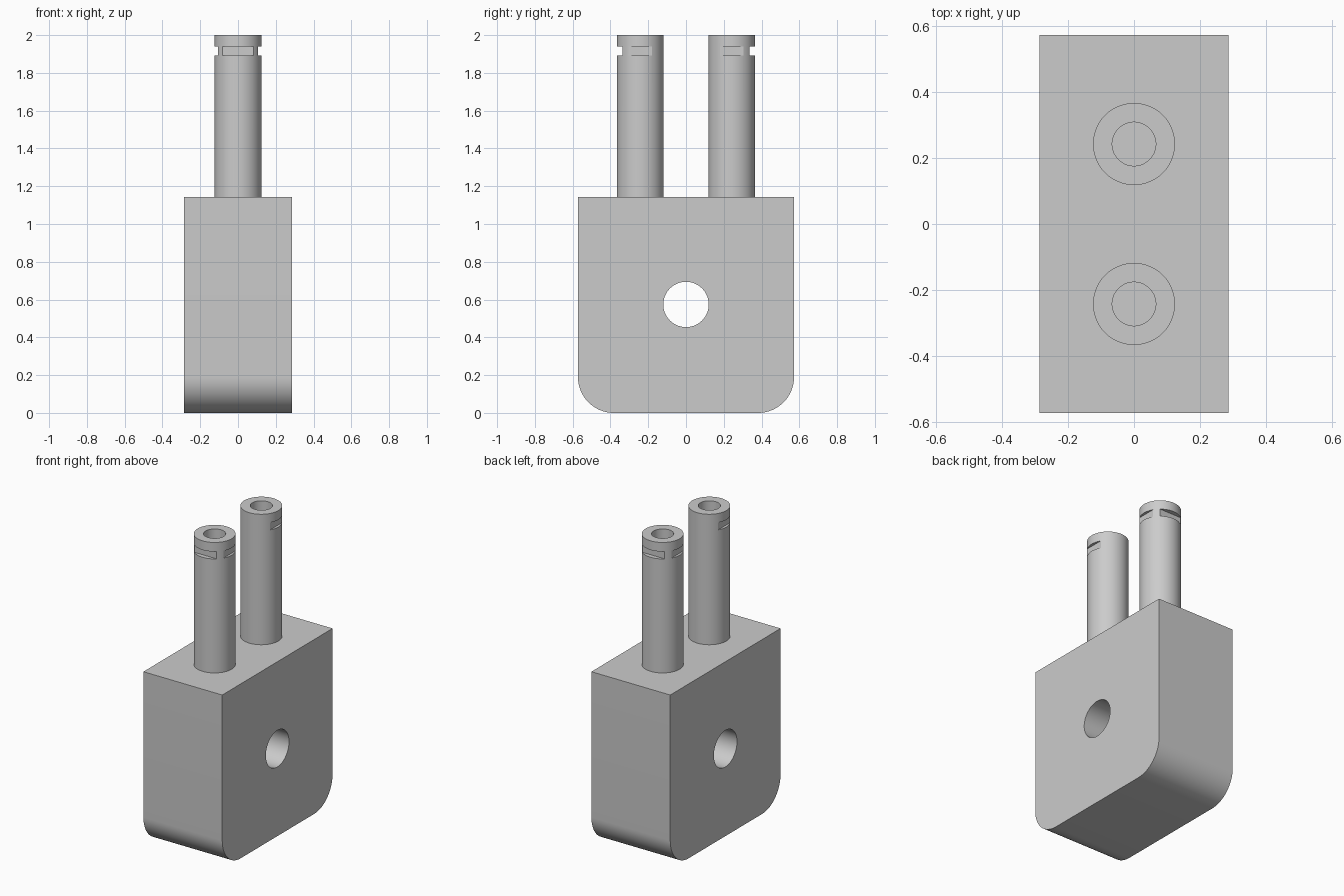
import bpy
import bmesh
import math
from mathutils import Matrix

cube = bpy.data.objects.get("Cube")
if cube:
    bpy.data.objects.remove(cube, do_unlink=True)

grey = bpy.data.materials.new("plain_grey")
grey.use_nodes = True
colour = (0.6, 0.6, 0.6, 1)
grey.diffuse_color = colour
grey.node_tree.nodes["Principled BSDF"].inputs["Base Color"].default_value = colour

HALF_X, HALF_Y, BLOCK_TOP = 0.286, 0.572, 1.144
PIN_Y, PIN_R, BORE_R = 0.242, 0.124, 0.066
SLOT_LOW, SLOT_HIGH = 1.892, 1.94


def make_object(name, bm):
    mesh = bpy.data.meshes.new(name)
    bmesh.ops.recalc_face_normals(bm, faces=bm.faces)
    bm.to_mesh(mesh)
    bm.free()
    obj = bpy.data.objects.new(name, mesh)
    mesh.materials.append(grey)
    bpy.context.collection.objects.link(obj)
    return obj


def cylinder(name, radius, depth, matrix):
    bm = bmesh.new()
    bmesh.ops.create_cone(bm, cap_ends=True, segments=96, radius1=radius,
                          radius2=radius, depth=depth, matrix=matrix)
    return make_object(name, bm)


def box(name, x0, x1, y0, y1, z0, z1):
    bm = bmesh.new()
    place = Matrix.Translation(((x0 + x1) / 2, (y0 + y1) / 2, (z0 + z1) / 2))
    size = Matrix.Diagonal((x1 - x0, y1 - y0, z1 - z0, 1))
    bmesh.ops.create_cube(bm, size=1, matrix=place @ size)
    return make_object(name, bm)


def select_only(obj):
    bpy.ops.object.select_all(action='DESELECT')
    obj.select_set(True)
    bpy.context.view_layer.objects.active = obj


def cut(obj, cutters):
    """Subtract each cutter, then discard it."""
    select_only(obj)
    for cutter in cutters:
        cutter.hide_render = True
        mod = obj.modifiers.new("cut", 'BOOLEAN')
        mod.operation = 'DIFFERENCE'
        mod.solver = 'EXACT'
        mod.object = cutter
        bpy.ops.object.modifier_apply(modifier=mod.name)
        bpy.data.objects.remove(cutter, do_unlink=True)


def smooth(obj):
    select_only(obj)
    bpy.ops.object.shade_smooth_by_angle(angle=math.radians(20))


# Body block with two rounded lower edges and a cross hole
block = box("body_block", -HALF_X, HALF_X, -HALF_Y, HALF_Y, 0, BLOCK_TOP)
bm = bmesh.new()
bm.from_mesh(block.data)
lower = [e for e in bm.edges
         if all(v.co.z < 0.01 for v in e.verts)
         and abs(e.verts[0].co.y - e.verts[1].co.y) < 0.01]
bmesh.ops.bevel(bm, geom=lower, offset=0.19, segments=16, profile=0.5,
                affect='EDGES')
bm.to_mesh(block.data)
bm.free()
hole_place = Matrix.Translation((0, 0, 0.574)) @ Matrix.Rotation(math.pi / 2, 4, 'Y')
cut(block, [cylinder("hole_cutter", 0.12, 1, hole_place)])
smooth(block)

# Two hollow pins, each with flat slots on both sides and on its outer face
for name, side in (("front_pin", -1), ("back_pin", 1)):
    y = side * PIN_Y
    pin = cylinder(name, PIN_R, 2 - BLOCK_TOP,
                   Matrix.Translation((0, y, (2 + BLOCK_TOP) / 2)))
    bore = cylinder("bore_cutter", BORE_R, 0.8, Matrix.Translation((0, y, 2)))
    outer = sorted((y + side * 0.094, y + side * 0.2))
    cut(pin, [
        bore,
        box("right_slot", -0.2, -0.107, y - 0.2, y + 0.2, SLOT_LOW, SLOT_HIGH),
        box("left_slot", 0.107, 0.2, y - 0.2, y + 0.2, SLOT_LOW, SLOT_HIGH),
        box("outer_slot", -0.2, 0.2, *outer, SLOT_LOW, SLOT_HIGH),
    ])
    smooth(pin)
